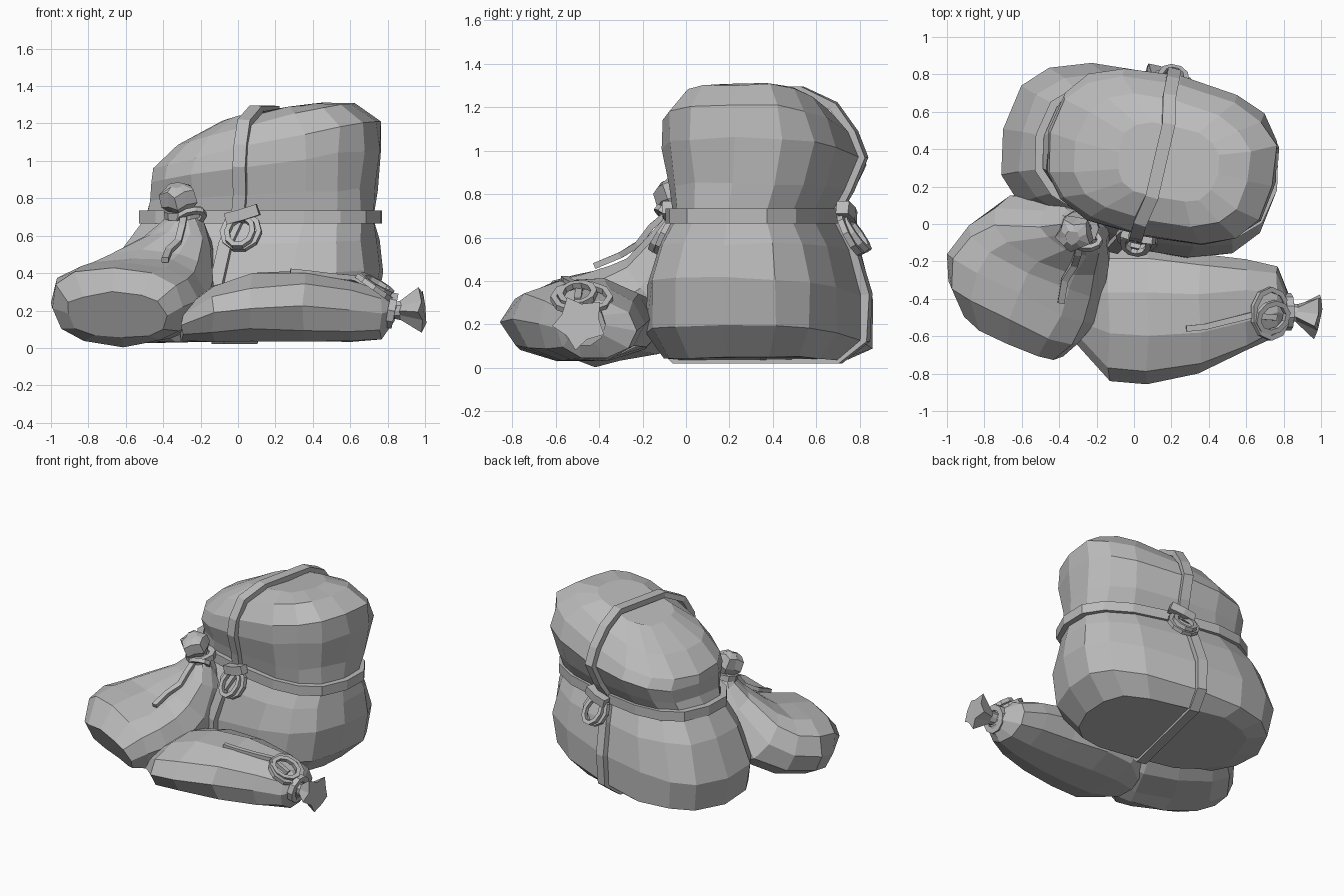
import bpy, bmesh, random
from math import sin, cos, pi, radians, copysign
from mathutils import Vector as V, Matrix

random.seed(4)
cube = bpy.data.objects.get("Cube")
if cube:
    bpy.data.objects.remove(cube)

grey = bpy.data.materials.new("plain grey")
grey.use_nodes = True
grey.diffuse_color = (0.5, 0.5, 0.5, 1)
bsdf = grey.node_tree.nodes["Principled BSDF"]
bsdf.inputs["Base Color"].default_value = (0.5, 0.5, 0.5, 1)
bsdf.inputs["Roughness"].default_value = 0.9


def loft(name, rings, closed=False, jitter=0.0):
    """Skin a list of equal rings; cap the ends unless closed."""
    bm = bmesh.new()
    rows = [[bm.verts.new(p + V([random.uniform(-jitter, jitter) for _ in range(3)]))
             for p in ring] for ring in rings]
    n = len(rows[0])
    pairs = list(zip(rows, rows[1:]))
    if closed:
        pairs.append((rows[-1], rows[0]))
    else:
        bm.faces.new(rows[0])
        bm.faces.new(rows[-1])
    for a, b in pairs:
        for i in range(n):
            j = (i + 1) % n
            bm.faces.new((a[i], a[j], b[j], b[i]))
    bmesh.ops.recalc_face_normals(bm, faces=bm.faces)
    mesh = bpy.data.meshes.new(name)
    bm.to_mesh(mesh)
    bm.free()
    mesh.materials.append(grey)
    ob = bpy.data.objects.new(name, mesh)
    bpy.context.collection.objects.link(ob)
    return ob


def rounded(n, a, b, power):
    """Points of a rounded-box outline."""
    pts = []
    for i in range(n):
        c, s = cos(2 * pi * i / n), sin(2 * pi * i / n)
        pts.append((a * copysign(abs(c) ** (2 / power), c),
                    b * copysign(abs(s) ** (2 / power), s)))
    return pts


def rope(name, pts, ref, wide, thick, closed=False):
    """Sweep a flat cord along points; ref is its wide direction."""
    n, rings = len(pts), []
    for i, p in enumerate(pts):
        if closed:
            t = pts[(i + 1) % n] - pts[i - 1]
        else:
            t = pts[min(i + 1, n - 1)] - pts[max(i - 1, 0)]
        side = t.cross(ref).normalized()
        up = side.cross(t).normalized()
        rings.append([p + side * thick * a + up * wide * b
                      for a, b in ((1, 1), (-1, 1), (-1, -1), (1, -1))])
    return loft(name, rings, closed)


def loop(name, c, u, v, ru, rv, size=0.014):
    u, v = V(u).normalized(), V(v).normalized()
    pts = [V(c) + u * ru * cos(2 * pi * i / 10) + v * rv * sin(2 * pi * i / 10)
           for i in range(10)]
    return rope(name, pts, u.cross(v), size, size, True)


# Big bundle: two bulges pinched at the waist, top sloping down to the left
turn = Matrix.Rotation(radians(-13), 3, "Z")
across = turn @ V((1, 0, 0))
SIDES = 16


def bundle_ring(cx, cy, z, a, b, tilt, grow=0.0, lift=0.0):
    return [turn @ V((x, y, 0)) + V((cx, cy, z + lift + tilt * x))
            for x, y in rounded(SIDES, a + grow, b + grow, 2.75)]


# centre x, centre y, height, half length, half depth, tilt
levels = [
    (0.02, 0.32, 0.04, 0.57, 0.39, 0.02),
    (0.03, 0.335, 0.13, 0.71, 0.475, 0.10),
    (0.035, 0.34, 0.34, 0.75, 0.48, 0.10),
    (0.07, 0.335, 0.55, 0.69, 0.42, 0.03),
    (0.12, 0.33, 0.70, 0.62, 0.34, 0.0),
    (0.14, 0.35, 0.82, 0.61, 0.385, 0.05),
    (0.15, 0.36, 0.97, 0.62, 0.44, 0.14),
    (0.15, 0.345, 1.08, 0.61, 0.41, 0.22),
    (0.15, 0.335, 1.19, 0.47, 0.33, 0.25),
    (0.18, 0.33, 1.26, 0.27, 0.20, 0.20),
]
loft("bundle", [bundle_ring(*l) for l in levels], jitter=0.008)

# Waist belt and the strap around the bundle
belt = bundle_ring(*levels[4], grow=0.02)
rope("waist_belt", belt, V((0, 0, 1)), 0.035, 0.022, True)
front, back = [], []
for k, l in enumerate(levels):
    edge = k in (0, len(levels) - 1)
    ring = bundle_ring(*l, grow=0.0 if edge else 0.015,
                       lift=0.015 if k > 7 else 0.0)
    front.append(ring[3 * SIDES // 4] - across * 0.04)
    back.append(ring[SIDES // 4] - across * 0.04)
rope("bundle_strap", front + back[::-1], across, 0.035, 0.02, True)

# Knots where strap and belt cross
for name, c, s in (("front", V((0.02, -0.06, 0.62)), -1), ("back", V((0.20, 0.74, 0.62)), 1)):
    out = turn @ V((0, s, 0))
    loop(name + "_knot_loop", c + out * 0.02, across, V((0, 0, 1)) - out * 0.5, 0.10, 0.10)
    loop(name + "_knot_inner_loop", c + out * 0.045, across,
         V((0, 0, 1)) - out * 0.7, 0.07, 0.09)
    knot = c + V((0, 0, 0.09))
    rope(name + "_knot", [knot - across * 0.08 - V((0, 0, 0.02)),
                          knot + out * 0.01, knot + across * 0.09 + V((0, 0, 0.03))],
         V((0, 0, 1)), 0.03, 0.03)


def sack(name, sections, along, power=2.4, n=12):
    """Lofted sack; each section is centre, half width, half height, lean."""
    d = V(along).normalized()
    u = d.cross(V((0, 0, 1)))
    rings = []
    for c, w, h, lean in sections:
        up = V((0, 0, cos(radians(lean)))) + d * sin(radians(lean))
        rings.append([V(c) + u * x + up * y for x, y in rounded(n, w, h, power)])
    return loft(name, rings, jitter=0.01)


def ruffle(name, base, along, steps):
    """Crumpled cloth above a tied neck: star-shaped rings."""
    d = V(along).normalized()
    u = d.orthogonal().normalized()
    v = d.cross(u)
    rings = []
    for dist, r, star in steps:
        rings.append([V(base) + d * (dist + (0.02 * star if i % 2 else 0))
                      + (u * cos(pi * i / 5) + v * sin(pi * i / 5))
                      * r * (1 - 0.4 * star * (i % 2)) for i in range(10)])
    return loft(name, rings, jitter=0.006)


# Left sack: leaning on the bundle, neck upward
sack("leaning_sack", [
    ((-0.29, -0.01, 0.74), 0.06, 0.05, 75),
    ((-0.29, -0.01, 0.66), 0.11, 0.09, 70),
    ((-0.31, -0.01, 0.54), 0.19, 0.16, 60),
    ((-0.44, -0.06, 0.36), 0.34, 0.23, 45),
    ((-0.53, -0.19, 0.275), 0.40, 0.225, 20),
    ((-0.605, -0.34, 0.245), 0.43, 0.21, 10),
    ((-0.64, -0.47, 0.22), 0.39, 0.215, 15),
    ((-0.65, -0.58, 0.175), 0.29, 0.135, 30),
], (-0.43, -0.9, 0), power=2.6)
ruffle("leaning_sack_ruffle", (-0.30, -0.02, 0.72), (-0.2, -0.35, 1),
       [(0, 0.05, 0), (0.06, 0.10, 0.4), (0.13, 0.10, 0.7), (0.16, 0.04, 0.2)])
loop("leaning_sack_tie", (-0.29, -0.02, 0.72), (1, 0, 0.1), (0, 1, 0.2), 0.085, 0.075, 0.02)
loop("leaning_sack_bow", (-0.25, -0.09, 0.70), (1, 0, 0.2), (0, -1, 0.8), 0.07, 0.05)
rope("leaning_sack_cord", [V(p) for p in (
    (-0.29, -0.10, 0.70), (-0.30, -0.16, 0.65), (-0.32, -0.22, 0.57),
    (-0.37, -0.30, 0.52), (-0.39, -0.42, 0.47))], V((1, 0, 0)), 0.018, 0.014)

# Right sack: lying on its side in front, neck to the left
sack("lying_sack", [
    ((-0.30, -0.45, 0.12), 0.19, 0.08, 0),
    ((-0.13, -0.475, 0.18), 0.36, 0.155, 0),
    ((0.07, -0.485, 0.21), 0.375, 0.19, 0),
    ((0.35, -0.475, 0.22), 0.32, 0.195, 0),
    ((0.60, -0.44, 0.20), 0.245, 0.17, 0),
    ((0.76, -0.42, 0.18), 0.185, 0.14, 0),
    ((0.84, -0.47, 0.20), 0.055, 0.05, 0),
], (1, 0, 0), power=2.1, n=10)
ruffle("lying_sack_ruffle", (0.82, -0.47, 0.20), (1, -0.12, 0.05),
       [(0, 0.045, 0), (0.05, 0.05, 0.2), (0.16, 0.13, 0.8)])
loop("lying_sack_tie", (0.82, -0.47, 0.20), (0, 1, 0), (0.2, 0, 1), 0.08, 0.08, 0.02)
loop("lying_sack_bow", (0.73, -0.48, 0.32), (0, 1, 0), (1, 0, -0.7), 0.13, 0.11)
loop("lying_sack_inner_bow", (0.74, -0.50, 0.34), (0.2, 1, 0.1), (1, 0, -0.6), 0.08, 0.09)
rope("lying_sack_cord", [V(p) for p in (
    (0.76, -0.50, 0.31), (0.62, -0.49, 0.375), (0.50, -0.52, 0.385),
    (0.38, -0.55, 0.40), (0.28, -0.56, 0.41))], V((0, 1, 0)), 0.016, 0.014)
